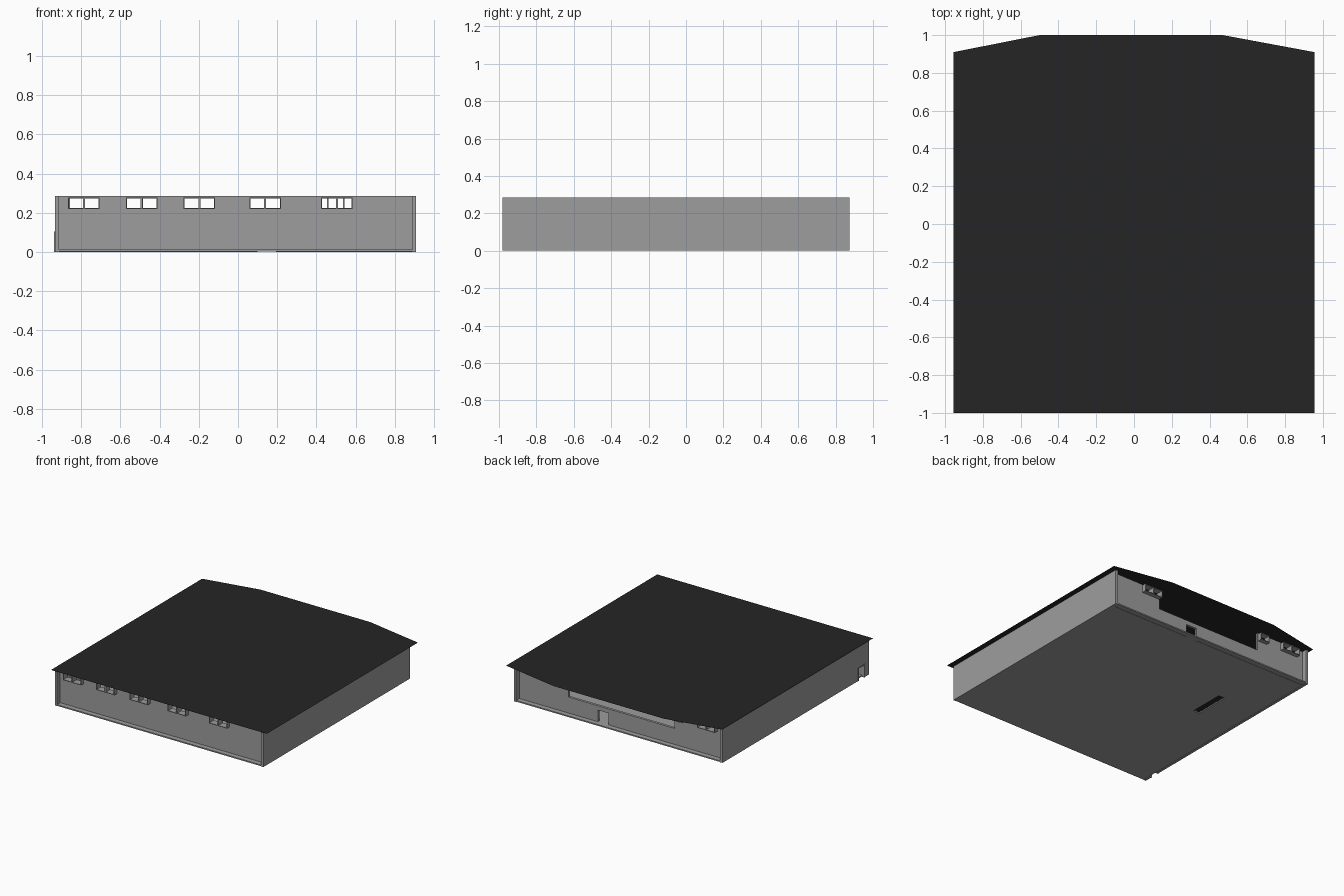
import bpy, bmesh
from mathutils import Vector

if "Cube" in bpy.data.objects:
    bpy.data.objects.remove(bpy.data.objects["Cube"])


def material(name, value):
    m = bpy.data.materials.new(name)
    m.diffuse_color = (value, value, value, 1)
    m.use_nodes = True
    m.node_tree.nodes["Principled BSDF"].inputs["Base Color"].default_value = m.diffuse_color
    return m


GREY = material("concrete grey", 0.34)
BLACK = material("roof black", 0.018)


def finish(name, bm, mat):
    bmesh.ops.recalc_face_normals(bm, faces=bm.faces)
    me = bpy.data.meshes.new(name)
    bm.to_mesh(me)
    bm.free()
    me.materials.append(mat)
    ob = bpy.data.objects.new(name, me)
    bpy.context.collection.objects.link(ob)
    return ob


def panel(name, rect, holes, place, depth, mat=GREY):
    """Slab over rect (a0, a1, b0, b1) with rectangular holes; place(a, b) gives
    the 3D point on its first side and depth is the thickness vector."""
    a_cuts = sorted({v for r in [rect] + holes for v in r[:2]})
    b_cuts = sorted({v for r in [rect] + holes for v in r[2:]})
    bm = bmesh.new()
    for a0, a1 in zip(a_cuts, a_cuts[1:]):
        for b0, b1 in zip(b_cuts, b_cuts[1:]):
            a, b = (a0 + a1) / 2, (b0 + b1) / 2
            if any(h[0] < a < h[1] and h[2] < b < h[3] for h in holes):
                continue
            corners = [(a0, b0), (a1, b0), (a1, b1), (a0, b1)]
            bm.faces.new([bm.verts.new(place(*c)) for c in corners])
    bmesh.ops.remove_doubles(bm, verts=bm.verts, dist=1e-5)
    ext = bmesh.ops.extrude_face_region(bm, geom=bm.faces[:], use_keep_orig=True)
    moved = [v for v in ext["geom"] if isinstance(v, bmesh.types.BMVert)]
    bmesh.ops.translate(bm, verts=moved, vec=Vector(depth))
    # merge the grid cells back into large flat faces
    bmesh.ops.recalc_face_normals(bm, faces=bm.faces)
    return finish(name, bm, mat)


LEFT, RIGHT, FRONT, BACK, TOP = -0.935, 0.91, -0.98, 0.875, 0.285
T = 0.02                      # wall thickness
FRONT_WALL, BACK_WALL = -0.94, 0.835
SILL, HEAD, RIM = 0.224, 0.273, 0.005

# window panes as x ranges
front_panes = []
for s in (-0.862, -0.567, -0.272, 0.064, 0.43):
    front_panes += [(s, s + 0.07), (s + 0.08, s + 0.15)]
back_panes = [(-0.857, -0.791), (-0.781, -0.711), (-0.567, -0.495),
              (0.463, 0.536), (0.543, 0.616)]


def pane_hole(p, grow=0.0):
    return (p[0] - grow, p[1] + grow, SILL - grow, HEAD + grow)


def on_y(y):
    return lambda a, b: (a, y, b)


def on_x(x):
    return lambda a, b: (x, a, b)


# floor slab with a narrow stairwell slot
panel("floor", (LEFT + T, RIGHT - T, FRONT, BACK), [(-0.60, -0.545, 0.03, 0.32)],
      lambda a, b: (a, b, 0.002), (0, 0, 0.01))

# side walls, the left one with a doorway
side_door = (-0.915, -0.845, 0, 0.10)
panel("right_wall", (FRONT, BACK, 0, TOP), [], on_x(RIGHT), (-T, 0, 0))
panel("left_wall", (FRONT, BACK, 0, TOP), [side_door], on_x(LEFT), (T, 0, 0))
panel("side_door_frame", (-0.92, -0.84, 0, 0.105), [side_door],
      on_x(LEFT - 0.004), (T, 0, 0))

# recessed front wall with paired windows
inner = (LEFT + T, RIGHT - T, 0.002, TOP)
panel("front_wall", inner, [pane_hole(p) for p in front_panes],
      on_y(FRONT_WALL), (0, T, 0))

# recessed back wall with wide opening, doorway and windows
back_holes = [(-0.485, 0.455, 0.14, TOP), (0.10, 0.195, 0, 0.105)]
panel("back_wall", inner, back_holes + [pane_hole(p) for p in back_panes],
      on_y(BACK_WALL), (0, -T, 0))

# projecting window surrounds
for side, panes, y, out in (("front", front_panes, FRONT_WALL, -0.035),
                            ("back", back_panes, BACK_WALL, 0.035)):
    for i, p in enumerate(panes):
        panel(f"{side}_window_surround_{i + 1}", pane_hole(p, RIM), [pane_hole(p)],
              on_y(y), (0, out, 0))

# flat sheet roof with a chamfered back edge
outline = [(-0.955, -1), (0.955, -1), (0.955, 0.91), (0.47, 1), (-0.5, 1), (-0.955, 0.91)]
bm = bmesh.new()
bm.faces.new([bm.verts.new((x, y, TOP + 0.001)) for x, y in outline])
finish("roof", bm, BLACK)
